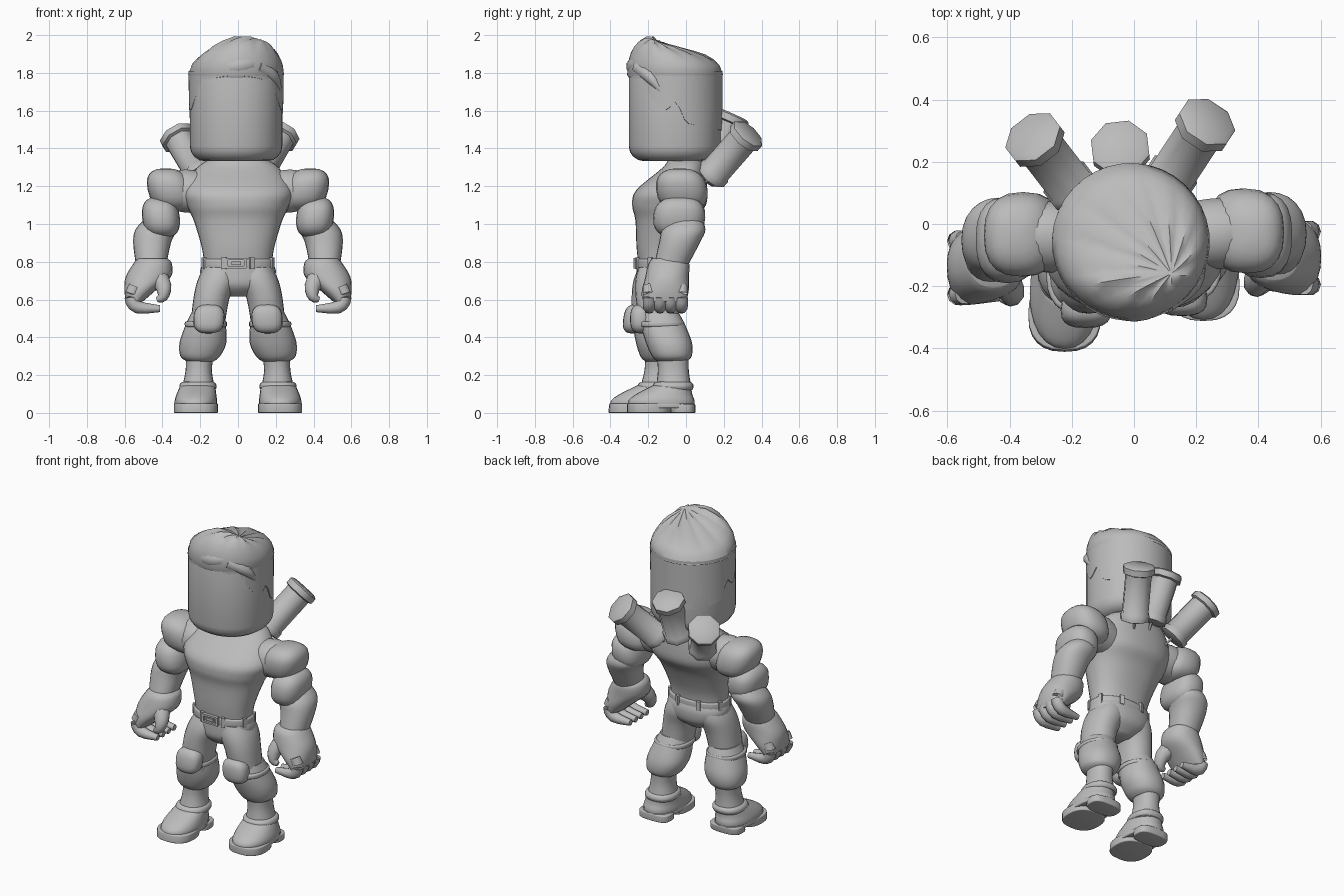
import bpy, bmesh, math
from mathutils import Vector

if "Cube" in bpy.data.objects:
    bpy.data.objects.remove(bpy.data.objects["Cube"])

grey = bpy.data.materials.new("light grey")
grey.diffuse_color = (0.5, 0.5, 0.5, 1)
grey.use_nodes = True
grey.node_tree.nodes["Principled BSDF"].inputs["Base Color"].default_value = grey.diffuse_color
TAU = 2 * math.pi


def make(name, rings, cap=True):
    """Skin equal-length vertex rings."""
    bm = bmesh.new()
    vs = [[bm.verts.new(p) for p in r] for r in rings]
    n = len(rings[0])
    for a, b in zip(vs, vs[1:]):
        for i in range(n):
            j = (i + 1) % n
            bm.faces.new((a[i], a[j], b[j], b[i]))
    if cap:
        bm.faces.new(vs[0])
        bm.faces.new(vs[-1])
    bmesh.ops.recalc_face_normals(bm, faces=bm.faces)
    me = bpy.data.meshes.new(name)
    bm.to_mesh(me)
    bm.free()
    me.materials.append(grey)
    ob = bpy.data.objects.new(name, me)
    bpy.context.collection.objects.link(ob)
    return ob


def resample(rows, k):
    """Catmull-Rom interpolation through rows of numbers."""
    out = []
    for i in range(len(rows) - 1):
        p = [rows[max(i - 1, 0)], rows[i], rows[i + 1], rows[min(i + 2, len(rows) - 1)]]
        for t in (s / k for s in range(k)):
            out.append([0.5 * (2 * b + (c - a) * t + (2 * a - 5 * b + 4 * c - d) * t * t
                               + (3 * b - a - 3 * c + d) * t ** 3) for a, b, c, d in zip(*p)])
    return out + [rows[-1]]


def loft(name, rows, n=24, e=2.2, k=4):
    """Stack horizontal superellipses; each row is x, y, z, rx, ry."""
    def sup(v):
        return math.copysign(abs(v) ** (2 / e), v)
    return make(name, [[(x + rx * sup(math.cos(TAU * i / n)), y + ry * sup(math.sin(TAU * i / n)), z)
                        for i in range(n)] for x, y, z, rx, ry in resample(rows, k)])


def slab(name, x, y, z0, z1, rx, ry, b=.006, e=2.3, n=24):
    """Upright disc or drum with rounded rims of radius b."""
    arc = [(b * (1 - math.cos(i * TAU / 16)), b * (1 - math.sin(i * TAU / 16))) for i in (4, 3, 2, 1, 0)]
    rows = [(x, y, z0 + dz, rx - dr, ry - dr) for dr, dz in arc]
    rows += [(x, y, z1 - dz, rx - dr, ry - dr) for dr, dz in reversed(arc)]
    return loft(name, rows, n, e, 1)


def blob(name, c, r, lean=(0, 0), e=2.0):
    """Leaning superellipsoid muscle or pad."""
    rows = []
    for i in range(13):
        a = math.pi * (i + .35) / 12.7
        w, h = math.sin(a) ** (2 / e), -math.cos(a)
        h = math.copysign(abs(h) ** (2 / e), h)
        rows.append((c[0] + lean[0] * h, c[1] + lean[1] * h, c[2] + r[2] * h, r[0] * w, r[1] * w))
    return loft(name, rows, 20, e, 1)


def tube(name, rows, n=10, k=1):
    """Round tube along a path; each row is x, y, z, radius."""
    rows = resample(rows, k)
    rings = []
    for i, (x, y, z, r) in enumerate(rows):
        d = Vector(rows[min(i + 1, len(rows) - 1)][:3]) - Vector(rows[max(i - 1, 0)][:3])
        q = d.to_track_quat('Z', 'Y')
        rings.append([Vector((x, y, z)) + q @ Vector((r * math.cos(a), r * math.sin(a), 0))
                      for a in (TAU * (j + .5) / n for j in range(n))])
    return make(name, rings)


def box(name, c, size, rot=0):
    bpy.ops.mesh.primitive_cube_add(size=1, location=c, rotation=(0, 0, rot))
    ob = bpy.context.object
    ob.name, ob.scale = name, size
    ob.data.materials.append(grey)


def pair(ob, slope, z0):
    """Copy to the -x side, sheared forward below z0 for the uneven stance."""
    me = ob.data.copy()
    for v in me.vertices:
        v.co = (-v.co.x, v.co.y - slope * (z0 - v.co.z), v.co.z)
    me.flip_normals()
    bpy.context.collection.objects.link(bpy.data.objects.new(ob.name + "_left", me))


# Torso and pelvis
loft("torso", [(0, -.14, .79, .18, .112), (0, -.137, .88, .193, .125), (0, -.11, 1.02, .235, .158),
               (0, -.09, 1.1, .272, .195), (0, -.075, 1.18, .288, .188),
               (0, -.01, 1.3, .215, .112), (0, -.005, 1.345, .14, .09)], 32, 2.3)
loft("pelvis", [(0, -.14, .79, .188, .12), (0, -.135, .74, .2, .128),
                (0, -.138, .67, .165, .118), (0, -.14, .615, .06, .06)], 28, 2.3)

# Belt with buckle and loops
slab("belt", 0, -.14, .765, .815, .194, .124, .01)
for s in (-1, 1):
    box("buckle_bar", (-.01, -.268, .793 + .022 * s), (.11, .02, .012))
    box("buckle_side", (-.01 + .05 * s, -.268, .793), (.014, .02, .05))
box("buckle_pin", (-.01, -.268, .793), (.05, .016, .018))
for i in range(8):
    a = TAU * (i + .5) / 8
    box("belt_loop", (.192 * math.cos(a), -.14 + .126 * math.sin(a), .793), (.022, .024, .06), a)

# Head
HX, HY = -.01, -.058
slab("head", HX, HY, 1.333, 1.85, .245, .245, .08, 2.15, 40)

# Short hair around sides and back, hairline following y
LINE = [(-.33, 1.79), (-.24, 1.75), (-.14, 1.6), (-.1, 1.6), (-.05, 1.65), (0, 1.53), (.25, 1.48)]


def hairline(y):
    for (a, za), (b, zb) in zip(LINE, LINE[1:]):
        if y <= b:
            return za + (zb - za) * (y - a) / (b - a)


shell = [[], [], []]
for i in range(64):
    c, s = math.cos(TAU * i / 64), math.sin(TAU * i / 64)
    low = hairline(HY + .25 * s)
    for ring, r, z in zip(shell, (.236, .25, .252), (low, low + .004, 1.81)):
        ring.append((HX + r * c, HY + r * s, z))
make("side_hair", shell, False)

# Swept top hair, strands fanning from a swirl point
FX, FY, N = .12, -.16, 36


def top_z(x, y):
    r = min(1, math.hypot(x - HX, y - HY) / .254)
    t = min(1, max(0, (y + .17) / .36))
    h = .205 - .115 * t ** .6
    return 1.79 + h * (1 - .38 * max(0, -x / .25)) * math.sqrt(1 - r ** 5)


rings = []
for s in (.03, .2, .4, .6, .75, .87, .95, 1):
    ring = []
    for i in range(N):
        a = TAU * i / N + s * .12
        x = FX + (HX + .254 * math.cos(a) - FX) * s
        y = FY + (HY + .254 * math.sin(a) - FY) * s
        ring.append((x, y, top_z(x, y) + (.007 if i % 3 == 0 else -.003) * math.sin(math.pi * s)))
    rings.append(ring)
rings.append([(HX + (x - HX) * .95, HY + (y - HY) * .95, 1.768) for x, y, z in rings[-1]])
make("top_hair", rings)
tube("fringe_roll", [(-.2, -.2, 1.8, .01), (0, -.262, 1.835, .055), (.17, -.2, 1.86, .02)], 10, 6)
tube("fringe_lock", [(.1, -.25, 1.83, .04), (.185, -.19, 1.78, .035), (.218, -.13, 1.7, .012)], 8, 3)

# Arms: built on +x, then copied to -x
arm = [blob("shoulder", (.358, -.022, 1.18), (.12, .136, .115), (.025, -.012), 2.5)]
arm += [tube("shoulder_joint", [(.2, -.035, 1.165, .11), (.28, -.03, 1.175, .115), (.36, -.025, 1.17, .1)], 20, 3)]
arm += [blob("upper_arm", (.408, -.036, 1.035), (.1, .138, .11), (.01, .005), 2.5)]
arm += [loft("forearm", [(.42, 0, 1.03, .07, .08), (.435, -.012, .97, .108, .115), (.455, -.035, .9, .1, .108),
                         (.46, -.08, .78, .08, .09)])]
arm += [loft("glove", [(.452, -.091, .817, .08, .088), (.452, -.091, .79, .102, .108), (.475, -.1, .72, .12, .116),
                       (.518, -.107, .65, .084, .122), (.548, -.11, .59, .045, .112)])]
arm += [tube("thumb", [(.44, -.13, .74, .06), (.395, -.185, .67, .044), (.4, -.205, .615, .03),
                       (.43, -.205, .6, .014)], 10, 3)]
for y in (-.195, -.138, -.081, -.024):
    arm += [tube("finger", [(.545, y, .67, .034), (.566, y, .61, .035), (.53, y, .56, .034),
                            (.412, y, .552, .018)], 10, 3)]
for ob in arm:
    pair(ob, .035, 1.5)

# Legs: built on +x, then copied with the left leg stepping forward
leg = [loft("thigh", [(.095, -.14, .77, .085, .11), (.11, -.143, .7, .105, .125),
                      (.142, -.15, .6, .095, .115), (.165, -.14, .43, .09, .1)])]
leg += [loft("baggy_trouser", [(.165, -.135, .525, .085, .1), (.172, -.12, .46, .108, .118),
                               (.186, -.09, .37, .124, .122), (.2, -.075, .3, .105, .105),
                               (.2, -.075, .272, .07, .075)])]
leg += [loft("shin", [(.203, -.07, .3, .074, .085), (.208, -.067, .22, .07, .082), (.21, -.065, .12, .09, .097)])]
leg += [blob("knee_pad", (.154, -.24, .498), (.082, .056, .077), (-.003, 0), 2.7)]
leg += [slab("knee_strap", .17, -.13, .455, .485, .112, .122, .01)]
leg += [slab("boot_collar", .212, -.068, .115, .165, .099, .108, .024)]
leg += [loft("boot", [(.223, -.13, .03, .11, .175), (.223, -.13, .065, .112, .175),
                      (.22, -.115, .1, .105, .148), (.213, -.075, .145, .092, .102)])]
leg += [slab("front_sole", .223, -.195, 0, .05, .117, .117, e=2.5)]
leg += [slab("sole", .223, -.13, .025, .05, .112, .178)]
leg += [slab("heel", .22, -.015, 0, .045, .105, .065, e=3)]
for ob in leg:
    pair(ob, .128, .78)

# Three eight-sided canisters on the back, with pins into the body
PROFILE = ((0, .07), (.02, .088), (.13, .088), (.15, .081), (.84, .081), (.86, .098), (.97, .098), (1, .082))
for a, b in (((.105, .13, 1.25), (.24, .335, 1.485)),
             ((-.03, .12, 1.29), (-.045, .25, 1.58)),
             ((-.195, .11, 1.25), (-.33, .285, 1.475))):
    a, b = Vector(a), Vector(b)
    tube("canister", [(*a.lerp(b, t), r) for t, r in PROFILE], 8)
    tube("canister_pin", [(*a.lerp(b, -.25), .008), (*a.lerp(b, .05), .008)], 6)

# Smooth shading with crisp edges
bpy.ops.object.select_all(action='SELECT')
bpy.context.view_layer.objects.active = bpy.data.objects["torso"]
bpy.ops.object.shade_smooth_by_angle(angle=math.radians(48))
